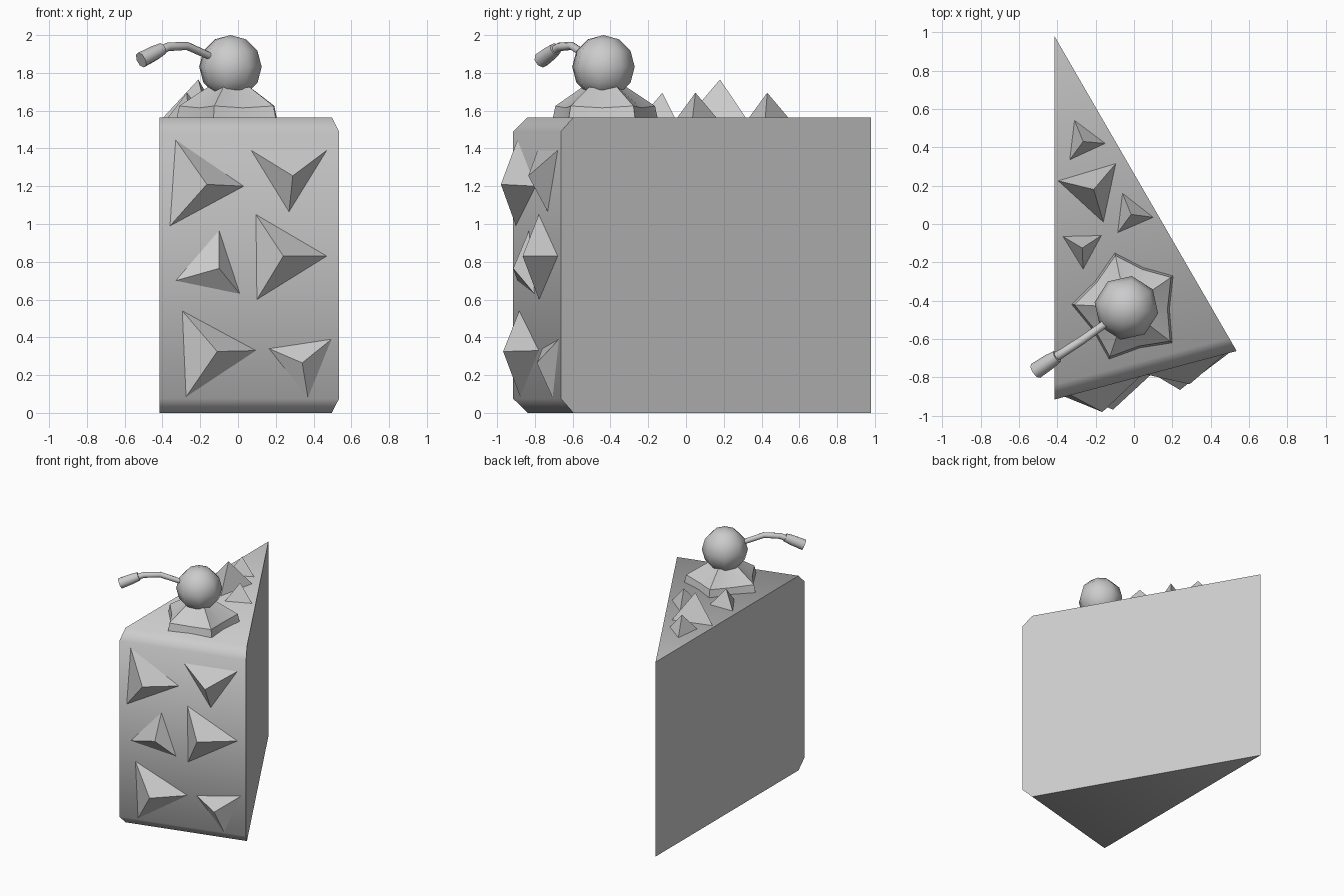
import bpy
import bmesh
from math import radians
from mathutils import Vector

cube = bpy.data.objects.get("Cube")
if cube:
    bpy.data.objects.remove(cube)

grey = bpy.data.materials.new("plain grey")
grey.use_nodes = True
grey.diffuse_color = (0.6, 0.6, 0.6, 1)
grey.node_tree.nodes["Principled BSDF"].inputs["Base Color"].default_value = grey.diffuse_color


def finish(obj, angle=None):
    obj.data.materials.append(grey)
    if angle:
        bpy.ops.object.select_all(action='DESELECT')
        obj.select_set(True)
        bpy.context.view_layer.objects.active = obj
        bpy.ops.object.shade_smooth_by_angle(angle=radians(angle))
    return obj


def mesh_object(name, verts, faces, angle=None):
    mesh = bpy.data.meshes.new(name)
    mesh.from_pydata([tuple(v) for v in verts], [], faces)
    bm = bmesh.new()
    bm.from_mesh(mesh)
    bmesh.ops.recalc_face_normals(bm, faces=bm.faces)
    bm.to_mesh(mesh)
    bm.free()
    obj = bpy.data.objects.new(name, mesh)
    bpy.context.collection.objects.link(obj)
    return finish(obj, angle)


# Cake wedge: two front columns with chamfered ends, meeting at a rear edge
TOP = 1.565
TIP, LEFT, RIGHT = Vector((-0.415, 0.98)), Vector((-0.415, -0.915)), Vector((0.535, -0.662))


def column(corner):
    back = corner + (TIP - corner).normalized() * 0.077
    return [(*back, 0), (*corner, 0.075), (*corner, TOP - 0.075), (*back, TOP)]


mesh_object("cake_wedge",
            column(LEFT) + column(RIGHT) + [(*TIP, 0), (*TIP, TOP)],
            [(i, i + 4, i + 5, i + 1) for i in range(3)]
            + [(3, 7, 9), (0, 8, 4), (0, 1, 2, 3, 9, 8), (4, 8, 9, 7, 6, 5)], 60)


# Three-sided chips standing on the front and the top
def chip(name, base, apex):
    mesh_object(name, base + [apex], [(0, 1, 2), (0, 1, 3), (1, 2, 3), (2, 0, 3)])


def on_front(x, z):
    t = (x - LEFT.x) / (RIGHT.x - LEFT.x)
    return (x, LEFT.y + t * (RIGHT.y - LEFT.y), z)


front_chips = [
    ([(-0.33, 1.445), (0.03, 1.2), (-0.36, 0.99)], (-0.165, -0.98, 1.21)),
    ([(0.07, 1.39), (0.47, 1.39), (0.27, 1.065)], (0.29, -0.835, 1.255)),
    ([(-0.1, 0.965), (0.01, 0.63), (-0.33, 0.7)], (-0.1, -0.915, 0.765)),
    ([(0.095, 1.05), (0.47, 0.83), (0.1, 0.6)], (0.24, -0.865, 0.83)),
    ([(-0.295, 0.54), (0.095, 0.33), (-0.275, 0.085)], (-0.11, -0.968, 0.325)),
    ([(0.165, 0.34), (0.495, 0.39), (0.37, 0.08)], (0.34, -0.79, 0.265)),
]
for i, (base, apex) in enumerate(front_chips):
    chip(f"front_chip_{i + 1}", [on_front(*p) for p in base], apex)

top_chips = [
    ([(-0.31, 0.54), (-0.15, 0.42), (-0.335, 0.335)], (-0.265, 0.43, 1.695)),
    ([(-0.095, 0.315), (-0.16, 0.01), (-0.395, 0.225)], (-0.21, 0.18, 1.765)),
    ([(-0.06, 0.16), (0.1, 0.035), (-0.085, -0.045)], (-0.015, 0.05, 1.695)),
    ([(-0.17, -0.06), (-0.37, -0.065), (-0.265, -0.235)], (-0.27, -0.125, 1.695)),
]
for i, (base, apex) in enumerate(top_chips):
    chip(f"top_chip_{i + 1}", [(*p, TOP) for p in base], apex)

# Cream dollop: five corners with a shallow fold between neighbours
centre = Vector((-0.04, -0.435))
corners = [Vector(p) for p in
           ((-0.1, -0.15), (0.205, -0.27), (0.2, -0.62), (-0.13, -0.705), (-0.325, -0.42))]
outline = []
for a, b in zip(corners, corners[1:] + corners[:1]):
    outline += [a, centre + ((a + b) / 2 - centre) * 0.93]
verts = []
for scale, height, fold_drop in ((1, TOP - 0.005, 0), (0.95, 1.625, 0.01), (0.42, 1.725, 0.01)):
    for i, p in enumerate(outline):
        verts.append((*(centre + (p - centre) * scale), height - fold_drop * (i % 2)))
n = len(outline)
faces = [(r * n + i, r * n + (i + 1) % n, (r + 1) * n + (i + 1) % n, (r + 1) * n + i)
         for r in range(2) for i in range(n)]
faces += [tuple(range(n)), tuple(range(2 * n, 3 * n))]
mesh_object("cream_dollop", verts, faces, 25)

# Cherry
bpy.ops.mesh.primitive_uv_sphere_add(segments=8, ring_count=6, radius=0.168,
                                     location=(-0.04, -0.437, 1.832),
                                     rotation=(0, 0, radians(-10)))
cherry = bpy.context.object
cherry.name = "cherry"
finish(cherry, 60)


# Cherry stem: a bent thin tube and a thicker end
def tube(name, points):
    curve = bpy.data.curves.new(name, 'CURVE')
    curve.dimensions = '3D'
    curve.bevel_depth = 1
    curve.bevel_resolution = 2
    curve.use_fill_caps = True
    spline = curve.splines.new('POLY')
    spline.points.add(len(points) - 1)
    for point, (x, y, z, r) in zip(spline.points, points):
        point.co = (x, y, z, 1)
        point.radius = r
    spline.use_smooth = True
    obj = bpy.data.objects.new(name, curve)
    bpy.context.collection.objects.link(obj)
    finish(obj)


tube("stem", [(-0.13, -0.505, 1.88, 0.02), (-0.27, -0.605, 1.943, 0.022),
              (-0.37, -0.67, 1.938, 0.023), (-0.42, -0.7, 1.915, 0.025)])
tube("stem_end", [(-0.4, -0.69, 1.927, 0.033), (-0.44, -0.717, 1.906, 0.04),
                  (-0.513, -0.766, 1.868, 0.043)])
